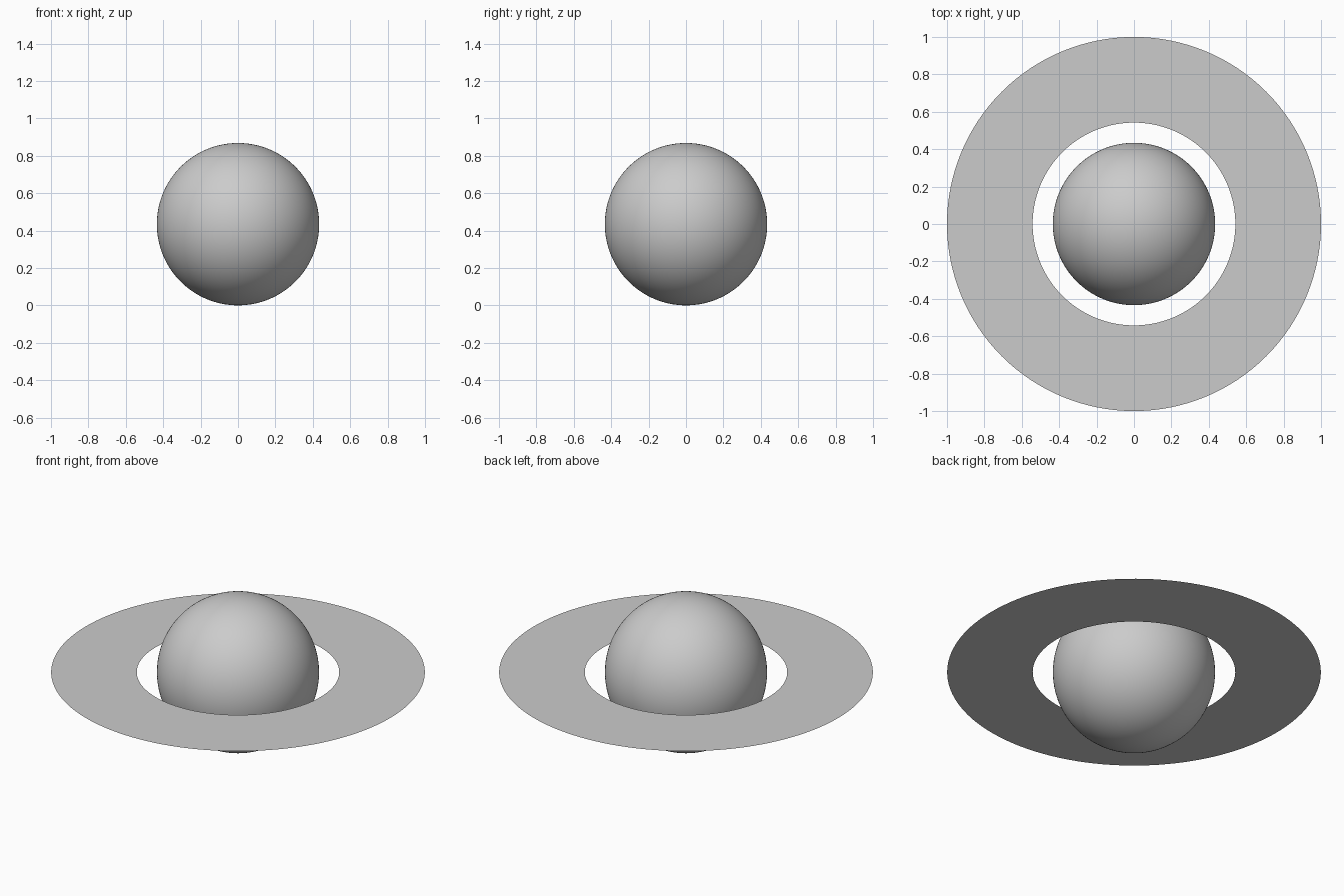
import bpy
import bmesh
import math

cube = bpy.data.objects.get("Cube")
if cube:
    bpy.data.objects.remove(cube, do_unlink=True)

RADIUS = 0.434
RING_INNER, RING_OUTER = 0.542, 1.0
SEGMENTS = 128

# Single grey shared by both parts
grey = bpy.data.materials.new("light grey")
grey.use_nodes = True
colour = (0.6, 0.6, 0.6, 1)
grey.diffuse_color = colour
for node in grey.node_tree.nodes:
    if node.type == 'BSDF_PRINCIPLED':
        node.inputs["Base Color"].default_value = colour

# Planet ball
bpy.ops.mesh.primitive_uv_sphere_add(
    segments=SEGMENTS, ring_count=SEGMENTS // 2, radius=RADIUS, location=(0, 0, RADIUS))
planet = bpy.context.object
planet.name = "planet"
planet.data.materials.append(grey)
bpy.ops.object.shade_smooth_by_angle()

# Thin flat ring around the equator: a radial edge spun through a full turn
bm = bmesh.new()
inner = bm.verts.new((RING_INNER, 0, 0))
outer = bm.verts.new((RING_OUTER, 0, 0))
edge = bm.edges.new((inner, outer))
bmesh.ops.spin(bm, geom=[inner, outer, edge], cent=(0, 0, 0), axis=(0, 0, 1),
               angle=math.tau, steps=SEGMENTS)
bmesh.ops.remove_doubles(bm, verts=bm.verts[:], dist=0.0001)
bm.normal_update()
bmesh.ops.reverse_faces(bm, faces=[f for f in bm.faces if f.normal.z < 0])
mesh = bpy.data.meshes.new("ring")
bm.to_mesh(mesh)
bm.free()
mesh.materials.append(grey)
ring = bpy.data.objects.new("ring", mesh)
ring.location.z = RADIUS
bpy.context.collection.objects.link(ring)
